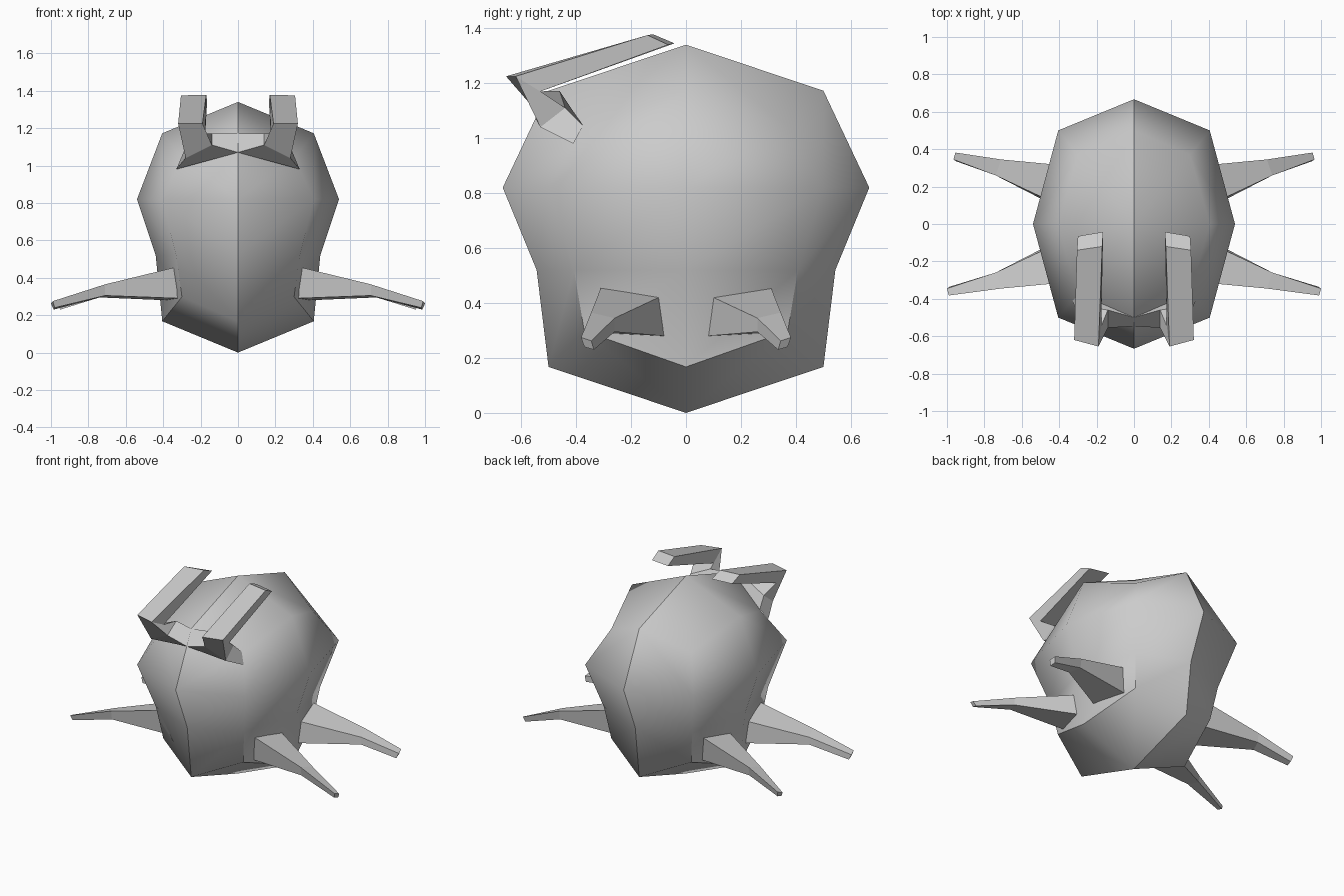
import bpy, bmesh

if "Cube" in bpy.data.objects:
    bpy.data.objects.remove(bpy.data.objects["Cube"])

grey = bpy.data.materials.new("plain grey")
grey.diffuse_color = (0.6, 0.6, 0.6, 1)
grey.use_nodes = True
grey.node_tree.nodes["Principled BSDF"].inputs["Base Color"].default_value = grey.diffuse_color


def finish(bm, name):
    """Turn a right-hand half into an object mirrored across x = 0."""
    mesh = bpy.data.meshes.new(name)
    bm.to_mesh(mesh)
    bm.free()
    mesh.materials.append(grey)
    obj = bpy.data.objects.new(name, mesh)
    bpy.context.collection.objects.link(obj)
    mod = obj.modifiers.new("Mirror", 'MIRROR')
    mod.use_mirror_merge = False  # keeps the crease along the centre seam
    return obj


def loft(name, sections):
    """Flat-faced four-sided limb through a list of four-point sections."""
    bm = bmesh.new()
    rows = [[bm.verts.new(p) for p in s] for s in sections]
    for a, b in zip(rows, rows[1:]):
        for i in range(4):
            j = (i + 1) % 4
            bm.faces.new((a[i], a[j], b[j], b[i]))
    bm.faces.new(rows[0])
    bm.faces.new(rows[-1])
    bmesh.ops.recalc_face_normals(bm, faces=bm.faces[:])
    return finish(bm, name)


# Body: half of a rounded box with a pinched waist
RX, RY = 0.54, 0.667
CENTRE = 0.67
plan = [(0, -1), (0.75, -0.75), (1, 0), (0.75, 0.75), (0, 1)]
cap = [(0, -0.75, 0.75), (0.555, -0.555, 0.555), (0.75, 0, 0.75),
       (0.555, 0.555, 0.555), (0, 0.75, 0.75)]
bm = bmesh.new()
bottom = [bm.verts.new((RX * x, RY * y, CENTRE * (1 - z))) for x, y, z in cap]
waist = [bm.verts.new((RX * 0.815 * x, RY * 0.815 * y, 0.52)) for x, y in plan]
belly = [bm.verts.new((RX * x, RY * y, 0.82)) for x, y in plan]
top = [bm.verts.new((RX * x, RY * y, CENTRE * (1 + z))) for x, y, z in cap]
for low, high in ((bottom, waist), (waist, belly), (belly, top)):
    for i in range(4):
        bm.faces.new((low[i], low[i + 1], high[i + 1], high[i]))
low_pole = bm.verts.new((0, 0, 0))
high_pole = bm.verts.new((0, 0, 2 * CENTRE))
for i in (0, 2):
    bm.faces.new((high_pole, top[i], top[i + 1], top[i + 2]))
    bm.faces.new((low_pole, bottom[i + 2], bottom[i + 1], bottom[i]))
for f in bm.faces:
    f.smooth = True
# creases around the lower side panels
for a, b in ((bottom[1], bottom[2]), (bottom[2], bottom[3]),
             (bottom[1], waist[1]), (bottom[3], waist[3])):
    bm.edges.get((a, b)).smooth = False
finish(bm, "body")

# Legs: tapered limbs; front and back differ only in the reach of the tip
for name, s, reach in (("front_leg", -1, 1.0), ("back_leg", 1, 0.965)):
    loft(name, [
        [(0.34, s * 0.31, 0.455), (0.40, s * 0.10, 0.42),
         (0.39, s * 0.08, 0.28), (0.31, s * 0.29, 0.29)],
        [(0.71, s * 0.345, 0.365), (0.74, s * 0.26, 0.345),
         (0.74, s * 0.26, 0.295), (0.71, s * 0.335, 0.305)],
        [(reach - 0.01, s * 0.382, 0.275), (reach, s * 0.345, 0.262),
         (reach - 0.015, s * 0.335, 0.23), (reach - 0.02, s * 0.37, 0.24)],
    ])

# Horns: rise from the brow, then bend backwards over the top
loft("horn", [
    [(0, -0.547, 1.07), (0.33, -0.41, 0.98),
     (0.29, -0.375, 1.045), (0, -0.50, 1.172)],
    [(0.14, -0.555, 1.11), (0.28, -0.53, 1.04),
     (0.275, -0.44, 1.11), (0.14, -0.46, 1.172)],
    [(0.19, -0.655, 1.225), (0.32, -0.62, 1.225),
     (0.305, -0.53, 1.17), (0.175, -0.545, 1.17)],
    [(0.17, -0.12, 1.378), (0.305, -0.14, 1.375),
     (0.30, -0.065, 1.34), (0.165, -0.042, 1.345)],
])
